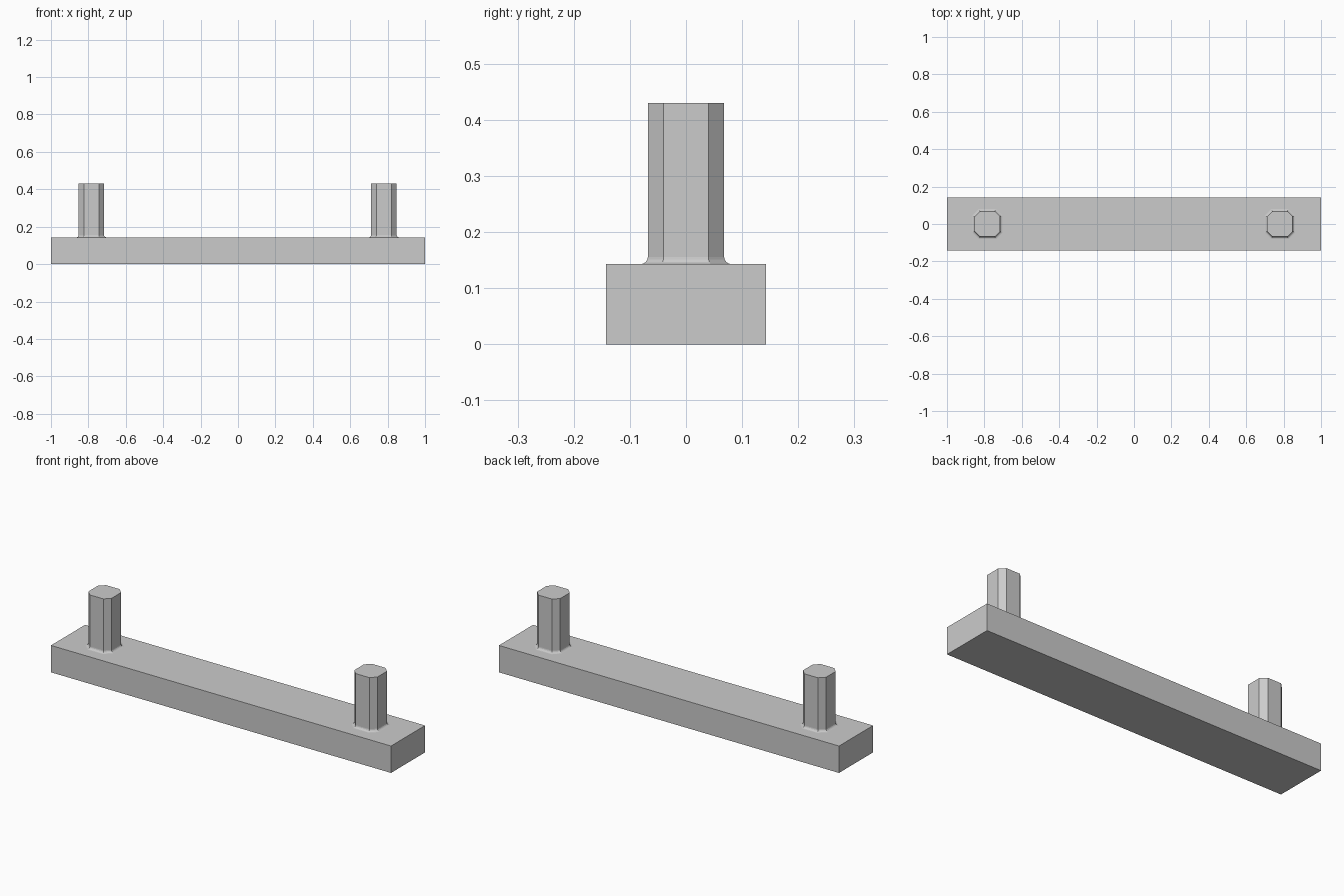
import bpy, bmesh, math

cube = bpy.data.objects.get("Cube")
if cube:
    bpy.data.objects.remove(cube, do_unlink=True)

BASE_TOP = 0.143
POST_TOP = 0.43
HALF, FLAT = 0.068, 0.04      # post half width, half length of its broad faces
FILLET = 0.013
STEPS = 4

grey = bpy.data.materials.new("plain grey")
grey.use_nodes = True
colour = (0.6, 0.6, 0.6, 1)
grey.diffuse_color = colour
grey.node_tree.nodes["Principled BSDF"].inputs["Base Color"].default_value = colour


def add_object(name, bm, location=(0, 0, 0)):
    bmesh.ops.recalc_face_normals(bm, faces=bm.faces)
    mesh = bpy.data.meshes.new(name)
    bm.to_mesh(mesh)
    bm.free()
    mesh.materials.append(grey)
    obj = bpy.data.objects.new(name, mesh)
    obj.location = location
    bpy.context.collection.objects.link(obj)
    return obj


def octagon(bm, grow, z):
    """Ring of a square with cut corners, widened evenly by grow."""
    h = HALF + grow
    f = FLAT + grow * math.tan(math.pi / 8)
    ring = []
    for i in range(4):
        c, s = round(math.cos(i * math.pi / 2)), round(math.sin(i * math.pi / 2))
        for x, y in ((h, -f), (h, f)):
            ring.append(bm.verts.new((x * c - y * s, x * s + y * c, z)))
    return ring


def add_post(name, x):
    bm = bmesh.new()
    # Concave fillet at the foot, then the straight shaft
    rings = []
    for i in range(STEPS + 1):
        a = i / STEPS * math.pi / 2
        rings.append(octagon(bm, FILLET * (1 - math.sin(a)),
                             BASE_TOP + FILLET * (1 - math.cos(a))))
    rings.append(octagon(bm, 0, POST_TOP))
    for low, high in zip(rings, rings[1:]):
        for i in range(8):
            j = (i + 1) % 8
            bm.faces.new((low[i], low[j], high[j], high[i]))
    bm.faces.new(rings[-1])
    bm.faces.new(rings[0][::-1])
    return add_object(name, bm, (x, 0, 0))


# Long rectangular bar
bm = bmesh.new()
bmesh.ops.create_cube(bm, size=1)
bmesh.ops.scale(bm, verts=bm.verts, vec=(2, 2 * BASE_TOP, BASE_TOP))
add_object("base_bar", bm, (0, 0, BASE_TOP / 2))

# Upright eight-sided posts
add_post("left_post", 0.78)
add_post("right_post", -0.784)
